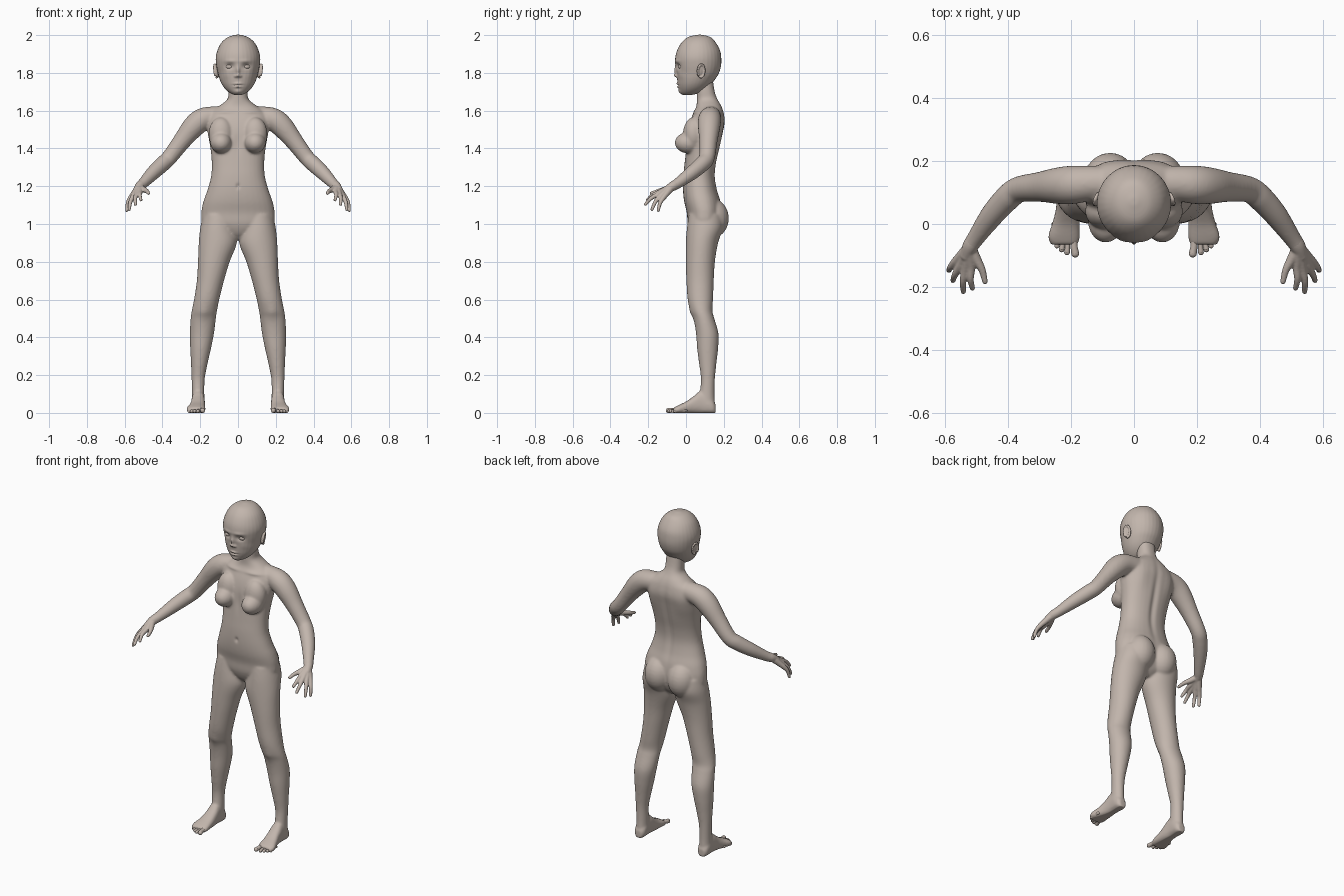
import bpy, bmesh, math
from mathutils import Vector, Matrix

skin = bpy.data.materials.new("clay_skin")
skin.diffuse_color = (0.54, 0.465, 0.415, 1)


def dense(rows, k=5):
    """Catmull-Rom resampling of section rows."""
    out = []
    for i in range(len(rows) - 1):
        p = [rows[max(0, min(len(rows) - 1, j))] for j in (i - 1, i, i + 1, i + 2)]
        for s in range(k):
            t = s / k
            out.append([0.5 * (2 * b + (c - a) * t + (2 * a - 5 * b + 4 * c - d) * t * t
                               + (3 * b - a - 3 * c + d) * t ** 3) for a, b, c, d in zip(*p)])
    return out + [list(rows[-1])]


def loft(bm, rings, e=1.0, n=32):
    """Skin rings given as (centre, half axis, half axis)."""
    def pw(v):
        return math.copysign(abs(v) ** e, v)
    loops = []
    for c, u, v in rings:
        angles = [2 * math.pi * i / n for i in range(n)]
        loops.append([bm.verts.new(c + u * pw(math.cos(a)) + v * pw(math.sin(a))) for a in angles])
    for a, b in zip(loops, loops[1:]):
        for i in range(n):
            bm.faces.new((a[i], a[(i + 1) % n], b[(i + 1) % n], b[i]))
    bm.faces.new(loops[0])
    bm.faces.new(loops[-1])


def stack(bm, rows, e=1.0):
    """Horizontal sections: z, centre x, half width, front y, back y."""
    loft(bm, [(Vector((x, (f + b) / 2, z)), Vector((r, 0, 0)), Vector((0, (b - f) / 2, 0)))
              for z, x, r, f, b in dense(rows)], e)


def tube(bm, rows):
    """Round limb along a path: x, y, z, radius, with round ends."""
    pts = dense(rows)
    rings = []
    for i, p in enumerate(pts):
        t = Vector(pts[min(i + 1, len(pts) - 1)][:3]) - Vector(pts[max(i - 1, 0)][:3])
        u = t.cross(Vector((0, 0, 1))).normalized()
        rings.append((Vector(p[:3]), u * p[3], t.cross(u).normalized() * p[3]))
    loft(bm, rings, n=20)
    for p in (pts[0], pts[-1]):
        ball(bm, p[:3], (p[3],) * 3)


def ball(bm, c, r, rot=Matrix()):
    m = Matrix.Translation(c) @ rot @ Matrix.Diagonal((*r, 1))
    bmesh.ops.create_uvsphere(bm, u_segments=24, v_segments=14, radius=1, matrix=m)


def mirror(bm):
    d = bmesh.ops.duplicate(bm, geom=bm.verts[:] + bm.edges[:] + bm.faces[:])["geom"]
    bmesh.ops.scale(bm, vec=(-1, 1, 1), verts=[g for g in d if isinstance(g, bmesh.types.BMVert)])


def finish(bm, name, voxel=0, smooth=0):
    """Make the object; optionally fuse its parts into one smooth skin."""
    bmesh.ops.recalc_face_normals(bm, faces=bm.faces[:])
    me = bpy.data.meshes.new(name)
    bm.to_mesh(me)
    bm.free()
    ob = bpy.data.objects.new(name, me)
    bpy.context.collection.objects.link(ob)
    if voxel:
        r = ob.modifiers.new("fuse", 'REMESH')
        r.mode = 'VOXEL'
        r.voxel_size = voxel
        s = ob.modifiers.new("soften", 'SMOOTH')
        s.factor = 0.5
        s.iterations = smooth
        bpy.context.view_layer.update()
        dg = bpy.context.evaluated_depsgraph_get()
        new = bpy.data.meshes.new_from_object(ob.evaluated_get(dg))
        ob.modifiers.clear()
        ob.data = new
    ob.data.materials.clear()
    ob.data.materials.append(skin)
    for p in ob.data.polygons:
        p.use_smooth = True
        p.material_index = 0
    return ob


def sculpt(ob, side, bumps):
    """Push the front (-1) or back (+1) skin along y: x, z, size x, size z, amount."""
    moves = []
    for v in ob.data.vertices:
        w = max(0, v.normal.y * side)
        d = 0
        if w > 0:
            for x, z, sx, sz, a in bumps:
                for cx in {x, -x}:
                    q = ((v.co.x - cx) / sx) ** 2 + ((v.co.z - z) / sz) ** 2
                    if q < 9:
                        d += a * math.exp(-q)
        moves.append(min(1, w * 1.5) * d)
    for v, d in zip(ob.data.vertices, moves):
        v.co.y += d


# body: legs, feet, arms, then the torso and neck
bm = bmesh.new()
stack(bm, [(1.05, .105, .08, .015, .19), (.98, .107, .093, .005, .195), (.9, .107, .101, -.001, .17),
           (.8, .128, .084, -.001, .153), (.7, .146, .072, .002, .147), (.6, .166, .067, .009, .143),
           (.54, .178, .067, .025, .14), (.5, .184, .067, .04, .15), (.42, .191, .064, .053, .172),
           (.34, .198, .055, .059, .17), (.26, .205, .044, .069, .161), (.18, .211, .035, .079, .153),
           (.1, .211, .033, .072, .151), (.05, .211, .034, .06, .153), (.012, .211, .03, .06, .148)])
loft(bm, [(Vector((x, y, (h - .004) / 2)), Vector((r, 0, 0)), Vector((0, 0, (h + .004) / 2)))
          for y, x, r, h in dense([(.157, .211, .02, .045), (.135, .211, .034, .075), (.08, .211, .035, .115),
                                   (.04, .212, .038, .088), (0, .217, .044, .06), (-.04, .223, .051, .041),
                                   (-.066, .221, .044, .028)])], .8)
tube(bm, [(.06, .13, 1.575, .05), (.13, .13, 1.568, .055), (.19, .125, 1.552, .061), (.238, .122, 1.512, .059),
          (.3, .118, 1.435, .048), (.365, .11, 1.35, .042), (.4, .085, 1.317, .042), (.45, .03, 1.27, .038),
          (.5, -.04, 1.218, .029), (.52, -.07, 1.2, .026), (.527, -.085, 1.192, .022)])
ball(bm, (.076, .137, 1.03), (.085, .09, .105))
ball(bm, (.09, .012, 1.43), (.057, .072, .056))
ball(bm, (.09, .04, 1.475), (.066, .056, .09))
mirror(bm)
stack(bm, [(.918, 0, .04, .06, .13), (.95, 0, .1, .03, .165), (1.0, 0, .185, .01, .185), (1.06, 0, .194, .004, .19),
           (1.12, 0, .183, -.01, .183), (1.18, 0, .162, -.016, .165), (1.25, 0, .143, -.015, .154),
           (1.32, 0, .139, -.008, .16), (1.4, 0, .146, 0, .178), (1.48, 0, .16, .006, .195),
           (1.54, 0, .165, .02, .206), (1.59, 0, .15, .04, .2), (1.625, 0, .1, .055, .188),
           (1.66, 0, .057, .057, .168), (1.7, 0, .051, .057, .153), (1.78, 0, .05, .065, .14)], .9)
body = finish(bm, "body", .006, 12)
sculpt(body, -1, [(0, 1.2, .009, .013, .008), (0, 1.43, .015, .06, .004), (.18, .53, .03, .035, -.006),
                  (.075, 1.595, .05, .01, -.006)])
sculpt(body, 1, [(0, 1.36, .018, .2, -.009), (.1, 1.49, .04, .07, .006)])
for v in body.data.vertices:
    v.co.z = max(0, v.co.z)

# toes
bm = bmesh.new()
for x0, x1, y1, r in ((.191, .187, -.094, .0125), (.211, .213, -.09, .009), (.226, .23, -.081, .009),
                      (.241, .245, -.069, .0085), (.255, .259, -.056, .008)):
    tube(bm, [(x0, y1 + .055, r + .004, r), (x0, y1 + .025, r + .003, r * .9), (x1, y1, r, r)])
mirror(bm)
finish(bm, "toes")

# hands: each finger runs from the wrist over its knuckle to the tip
bm = bmesh.new()
tube(bm, [(.505, -.047, 1.213, .026), (.52, -.07, 1.2, .0255), (.533, -.1, 1.182, .02)])
for k, t in (((.518, -.14, 1.168), (.514, -.204, 1.128)), ((.537, -.146, 1.158), (.543, -.215, 1.104)),
             ((.555, -.138, 1.146), (.576, -.18, 1.077)), ((.57, -.122, 1.136), (.589, -.147, 1.072))):
    k, t, w = Vector(k), Vector(t), Vector((.523, -.075, 1.198))
    b = w.lerp(k, .25)
    m = (k + t) / 2 + Vector((.004, -.003, .006))
    tube(bm, [(*b, .019), (*w.lerp(k, .7), .0155), (*k, .0135), (*m, .0105), (*t, .0085)])
tube(bm, [(.518, -.08, 1.193, .018), (.5, -.115, 1.182, .0155), (.483, -.147, 1.174, .0115), (.474, -.183, 1.163, .009)])
mirror(bm)
finish(bm, "hands", .0035, 4)

# head
bm = bmesh.new()
stack(bm, [(2.002, 0, .012, .06, .085), (1.989, 0, .054, .01, .13), (1.96, 0, .088, -.024, .158),
           (1.92, 0, .109, -.047, .18), (1.88, 0, .118, -.057, .187), (1.84, 0, .115, -.056, .186),
           (1.8, 0, .107, -.049, .175), (1.77, 0, .099, -.047, .157), (1.74, 0, .086, -.044, .135),
           (1.715, 0, .068, -.038, .11), (1.695, 0, .045, -.03, .08), (1.683, 0, .02, -.018, .03)])
head = finish(bm, "head", .004, 6)
sculpt(head, -1, [(.043, 1.835, .022, .015, .013), (0, 1.81, .01, .022, -.012), (0, 1.786, .012, .009, -.014),
                  (.014, 1.782, .007, .006, -.006), (0, 1.743, .02, .006, -.007), (0, 1.726, .017, .006, -.007),
                  (0, 1.734, .024, .003, .005), (0, 1.7, .02, .012, -.006), (.04, 1.862, .03, .01, -.004),
                  (.062, 1.79, .022, .02, -.003)])

# eyes
bm = bmesh.new()
ball(bm, (.043, -.02, 1.833), (.023, .02, .016))
mirror(bm)
finish(bm, "eyes")

# ears: a flat shell with a raised rim
bm = bmesh.new()
tilt = Matrix.Rotation(math.radians(22), 4, 'Z') @ Matrix.Rotation(math.radians(8), 4, 'Y')
ball(bm, (.111, .077, 1.808), (.009, .021, .035), tilt)
rim = [(0, .019 * math.cos(a), .034 * math.sin(a)) for a in (i * math.pi / 10 for i in range(-5, 13))]
for p in rim:
    ball(bm, Vector((.118, .08, 1.81)) + tilt.to_3x3() @ Vector(p), (.0065,) * 3)
mirror(bm)
finish(bm, "ears", .003, 4)
